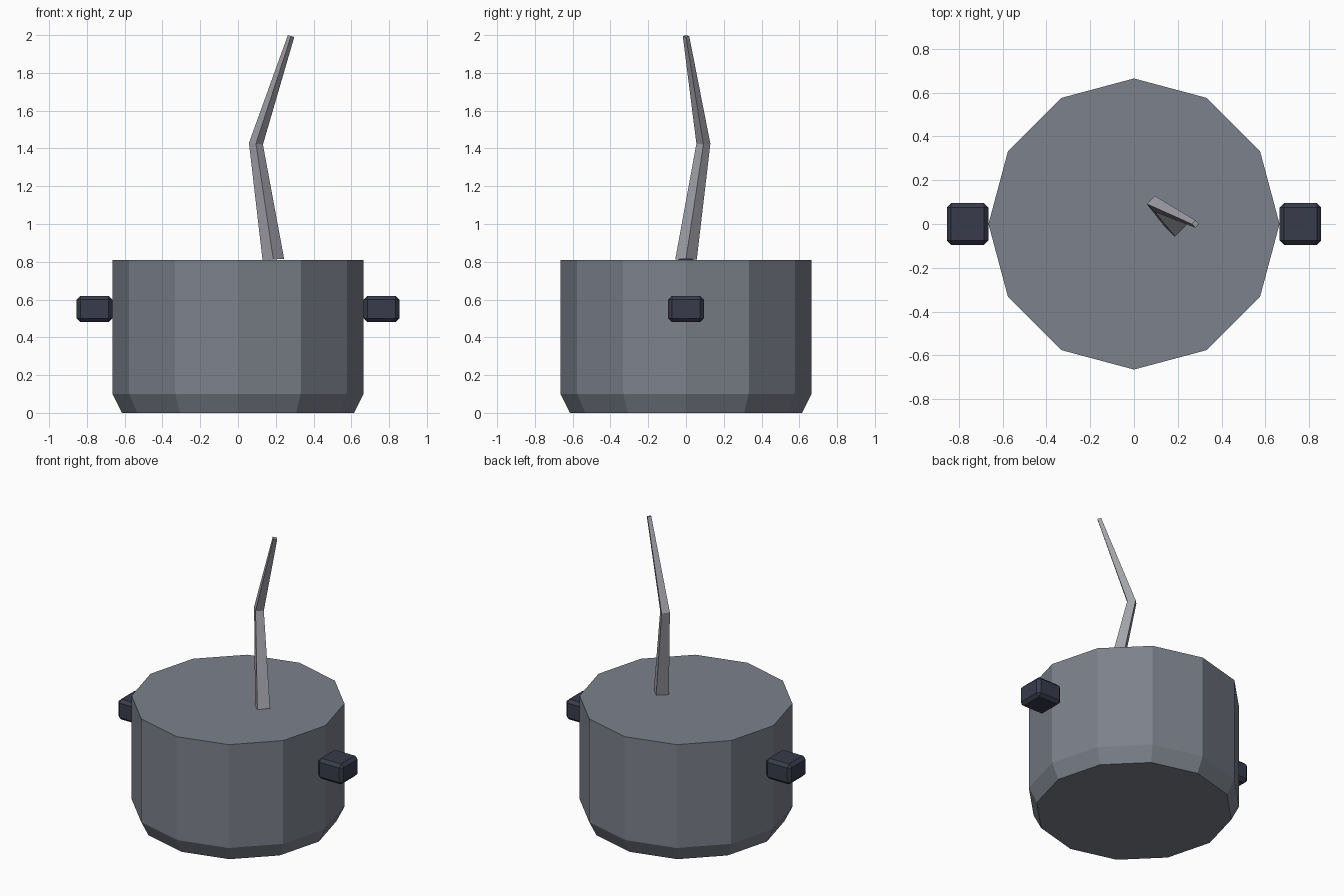
import bpy, bmesh
from math import cos, sin, tau

if "Cube" in bpy.data.objects:
    bpy.data.objects.remove(bpy.data.objects["Cube"])


def material(name, rgb):
    m = bpy.data.materials.new(name)
    m.diffuse_color = (*rgb, 1)
    m.use_nodes = True
    m.node_tree.nodes["Principled BSDF"].inputs["Base Color"].default_value = m.diffuse_color
    return m


def add_object(name, bm, mat):
    bmesh.ops.recalc_face_normals(bm, faces=bm.faces)
    mesh = bpy.data.meshes.new(name)
    bm.to_mesh(mesh)
    bm.free()
    mesh.materials.append(mat)
    ob = bpy.data.objects.new(name, mesh)
    bpy.context.collection.objects.link(ob)
    return ob


def loft(name, sections, sides, mat):
    """Join rings given as (x, y, z, radius, x_tilt) and cap both ends."""
    bm = bmesh.new()
    rings = []
    for x, y, z, r, tilt in sections:
        angles = [tau * i / sides for i in range(sides)]
        rings.append([bm.verts.new((x + r * cos(a), y + r * sin(a),
                                    z + tilt * cos(a))) for a in angles])
    for a, b in zip(rings, rings[1:]):
        for i in range(sides):
            j = (i + 1) % sides
            bm.faces.new((a[i], a[j], b[j], b[i]))
    bm.faces.new(rings[0])
    bm.faces.new(rings[-1])
    return add_object(name, bm, mat)


iron = material("iron", (0.20, 0.22, 0.26))
grip = material("dark_grip", (0.04, 0.045, 0.07))
pale = material("pale_metal", (0.36, 0.36, 0.40))

# Twelve-sided pot with chamfered foot and flat top
loft("pot", [(0, 0, 0, 0.615, 0), (0, 0, 0.10, 0.665, 0),
             (0, 0, 0.81, 0.665, 0)], 12, iron)

# Bent, tapering four-sided rod rising from the top
loft("bent_rod", [(0.187, 0, 0.812, 0.057, 0.004),
                  (0.095, 0.092, 1.425, 0.037, -0.004),
                  (0.281, 0, 1.995, 0.017, -0.005)], 4, pale)

# Side handles with chamfered edges
for side, sx in (("left", -1), ("right", 1)):
    bm = bmesh.new()
    bmesh.ops.create_cube(bm, size=1)
    bmesh.ops.scale(bm, vec=(0.19, 0.19, 0.14), verts=bm.verts)
    bmesh.ops.translate(bm, vec=(sx * 0.76, 0, 0.55), verts=bm.verts)
    bmesh.ops.bevel(bm, geom=list(bm.edges), offset=0.02, segments=1,
                    affect='EDGES')
    add_object(side + "_handle", bm, grip)
